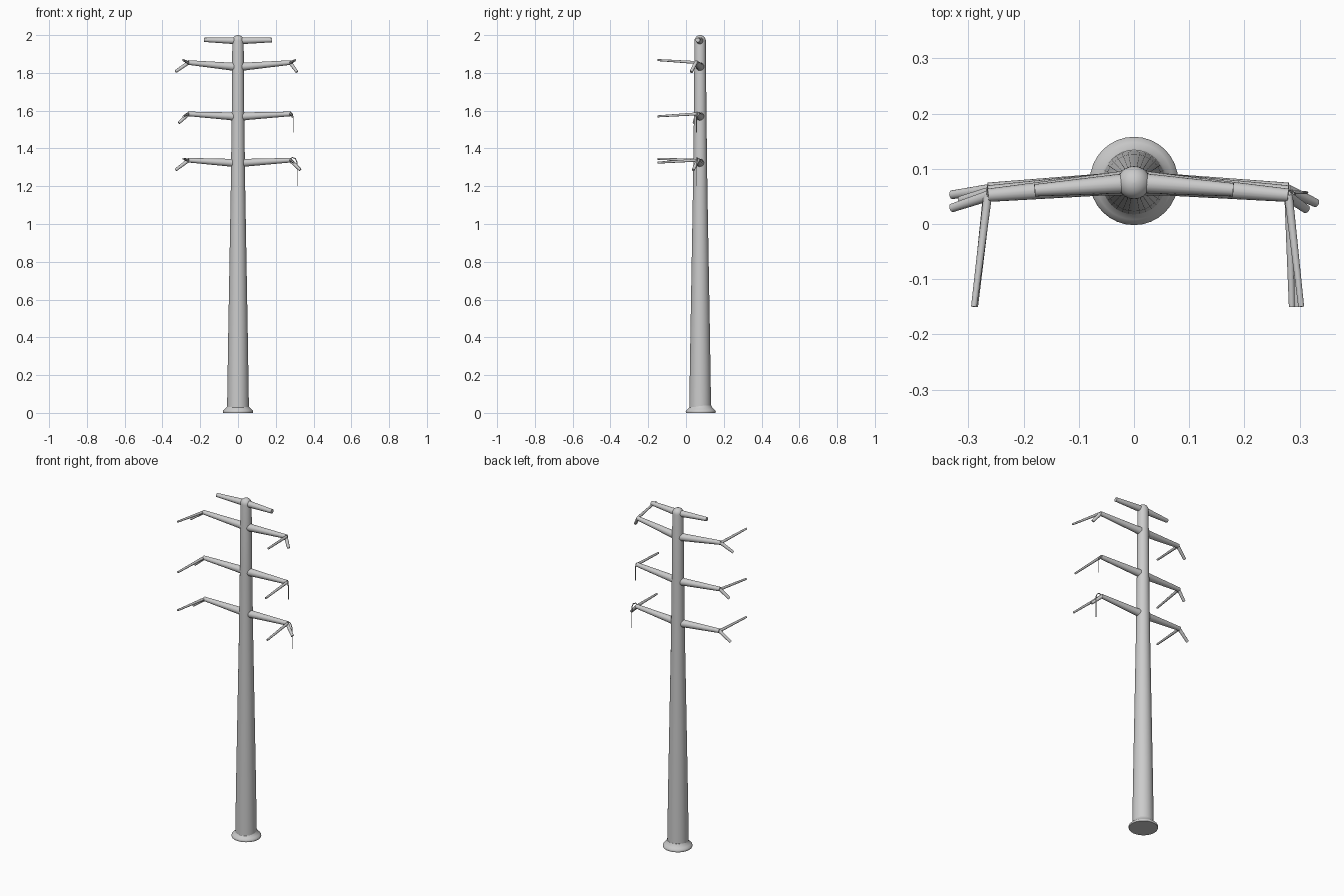
import bpy
import bmesh
import math
from mathutils import Vector

cube = bpy.data.objects.get("Cube")
if cube:
    bpy.data.objects.remove(cube, do_unlink=True)

grey = bpy.data.materials.new("weathered_grey")
grey.use_nodes = True
grey.diffuse_color = (0.6, 0.6, 0.6, 1)
grey.node_tree.nodes["Principled BSDF"].inputs["Base Color"].default_value = (0.6, 0.6, 0.6, 1)

AXIS_Y = 0.075


def tube(name, points, radii, sides=16):
    """Capped round tube through the points, with a radius at each one."""
    pts = [Vector(p) for p in points]
    bm = bmesh.new()
    rings = []
    side = None
    for i, p in enumerate(pts):
        tangent = (pts[min(i + 1, len(pts) - 1)] - pts[max(i - 1, 0)]).normalized()
        if side is None:
            side = tangent.orthogonal()
        side = (side - tangent * side.dot(tangent)).normalized()
        other = tangent.cross(side)
        ring = []
        for k in range(sides):
            a = math.tau * k / sides
            ring.append(bm.verts.new(p + (side * math.cos(a) + other * math.sin(a)) * radii[i]))
        rings.append(ring)
    for low, high in zip(rings, rings[1:]):
        for k in range(sides):
            n = (k + 1) % sides
            bm.faces.new((low[k], low[n], high[n], high[k]))
    bm.faces.new(rings[0][::-1])
    bm.faces.new(rings[-1])
    bmesh.ops.recalc_face_normals(bm, faces=bm.faces)
    mesh = bpy.data.meshes.new(name)
    bm.to_mesh(mesh)
    bm.free()
    mesh.materials.append(grey)
    obj = bpy.data.objects.new(name, mesh)
    bpy.context.collection.objects.link(obj)
    bpy.ops.object.select_all(action='DESELECT')
    obj.select_set(True)
    bpy.context.view_layer.objects.active = obj
    bpy.ops.object.shade_smooth_by_angle(angle=math.radians(40))
    return obj


# Tapered pole with a domed top
profile = [(0.01, 0.058), (0.4, 0.052), (0.8, 0.045), (1.2, 0.038), (1.6, 0.033), (1.97, 0.03)]
for step in range(1, 7):
    a = math.radians(15 * step)
    profile.append((1.97 + 0.03 * math.sin(a), max(0.03 * math.cos(a), 0.001)))
tube("pole", [(0, AXIS_Y, z) for z, r in profile], [r for z, r in profile], 32)

# Flared foot
foot = [(0, 0.078), (0.006, 0.08), (0.012, 0.078), (0.02, 0.07), (0.03, 0.06), (0.04, 0.056)]
tube("foot_flange", [(0, AXIS_Y + 0.003, z) for z, r in foot], [r for z, r in foot], 32)

# Short crossbar at the top
tube("top_crossbar", [(-0.18, 0.061, 1.975), (0, AXIS_Y, 1.97), (0.18, 0.062, 1.974)],
     [0.011, 0.019, 0.012])

# Each tier: root height, tip height, tip y, forward rod end height,
# then forward rod end x and hanging strut end for the right and left arm
tiers = [
    ("upper", 1.832, 1.855, 0.052, 1.868, -0.29, (-0.33, 0.029, 1.807), 0.303, (0.312, 0.027, 1.805)),
    ("middle", 1.568, 1.583, 0.058, 1.57, -0.288, (-0.314, 0.043, 1.535), 0.286, None),
    ("lower", 1.322, 1.338, 0.063, 1.345, -0.289, (-0.33, 0.053, 1.286), 0.296, (0.33, 0.038, 1.286)),
]

for tier, root_z, tip_z, tip_y, rod_z, right_x, right_end, left_x, left_end in tiers:
    for label, sign, rod_x, strut_end in (("right", -1, right_x, right_end),
                                          ("left", 1, left_x, left_end)):
        tip_x = sign * (0.265 if sign < 0 else 0.28)
        # Crossarm, thick at the pole
        tube(f"{tier}_{label}_arm",
             [(0, AXIS_Y, root_z), (sign * 0.05, AXIS_Y - 0.003, root_z + 0.003), (tip_x, tip_y, tip_z)],
             [0.024, 0.02, 0.012])
        # Rod reaching forward from the tip
        end_z = 1.325 if tier == "lower" and sign > 0 else rod_z
        tube(f"{tier}_{label}_forward_rod",
             [(tip_x, tip_y, tip_z), (rod_x, -0.15, end_z)], [0.008, 0.0055], 12)
        # Strut angled out and down from the tip
        if strut_end:
            tube(f"{tier}_{label}_strut",
                 [(tip_x - sign * 0.004, tip_y, tip_z), strut_end], [0.01, 0.008], 12)

# Loose wires on the left arms
tube("middle_wire", [(0.275, 0.056, 1.588), (0.287, 0.055, 1.58), (0.292, 0.055, 1.56),
                     (0.292, 0.055, 1.485)], [0.006, 0.005, 0.002, 0.002], 8)
tube("lower_wire", [(0.272, 0.06, 1.342), (0.288, 0.058, 1.352), (0.304, 0.057, 1.346),
                    (0.313, 0.057, 1.325), (0.314, 0.057, 1.29), (0.314, 0.057, 1.2)],
     [0.003, 0.003, 0.003, 0.0025, 0.002, 0.002], 8)
